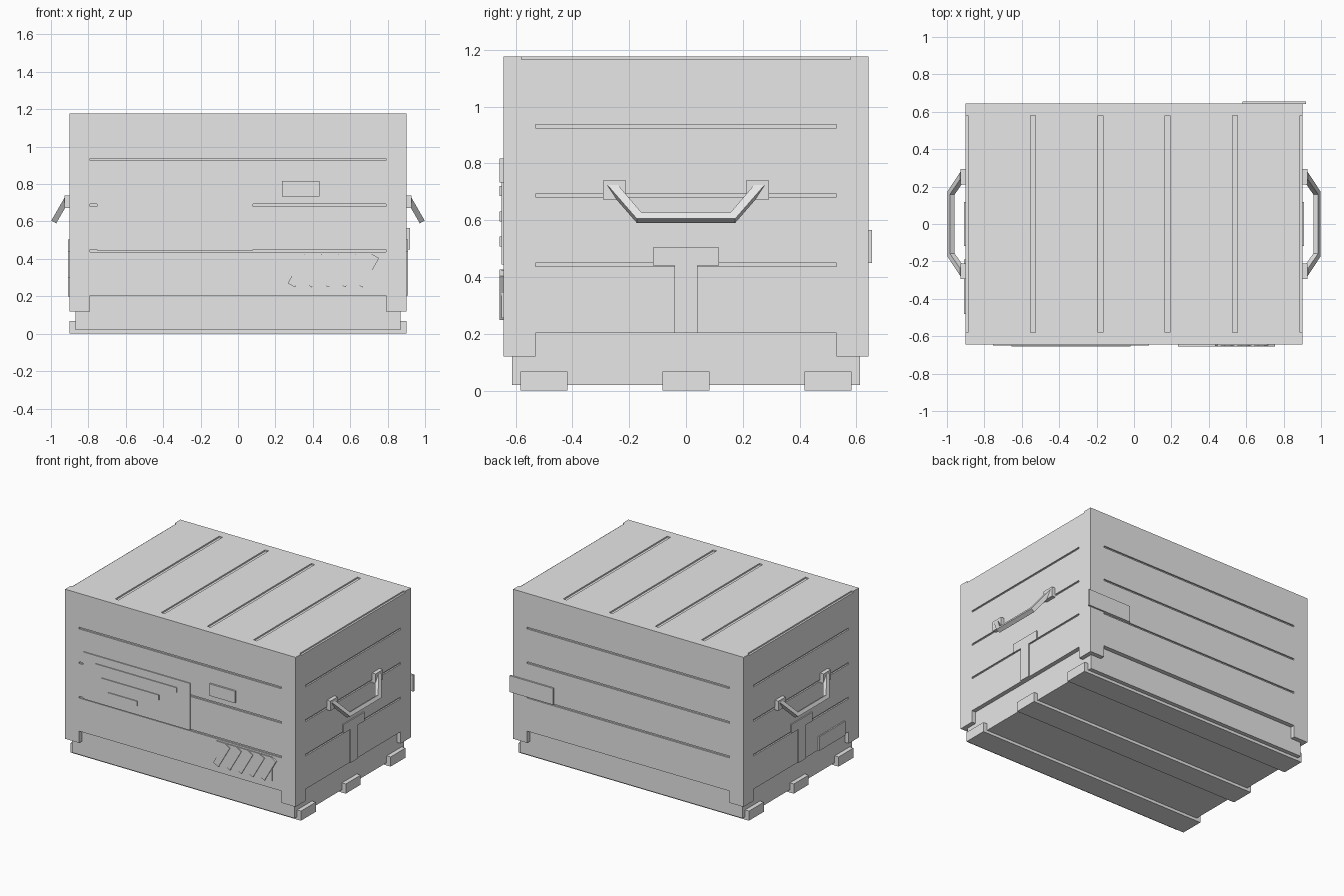
import bpy, bmesh, math
from mathutils import Matrix, Vector

if "Cube" in bpy.data.objects:
    bpy.data.objects.remove(bpy.data.objects["Cube"])

grey = bpy.data.materials.new("light_grey")
grey.diffuse_color = (0.8, 0.8, 0.8, 1)
grey.use_nodes = True
grey.node_tree.nodes["Principled BSDF"].inputs["Base Color"].default_value = grey.diffuse_color

W, D, H = 0.9, 0.643, 1.176      # half width, half depth, height of the crate


def box(x0, x1, y0, y1, z0, z1, turn=0):
    """Box limits, with an optional turn about y (degrees)."""
    return (x0, x1, y0, y1, z0, z1, turn)


def add(name, boxes):
    """One object made of any number of boxes."""
    bm = bmesh.new()
    for x0, x1, y0, y1, z0, z1, turn in boxes:
        mid = Vector(((x0 + x1) / 2, (y0 + y1) / 2, (z0 + z1) / 2))
        m = (Matrix.Translation(mid) @ Matrix.Rotation(math.radians(turn), 4, 'Y')
             @ Matrix.Diagonal((x1 - x0, y1 - y0, z1 - z0, 1)))
        bmesh.ops.create_cube(bm, size=1, matrix=m)
    return finish(name, bm)


def finish(name, bm):
    bmesh.ops.recalc_face_normals(bm, faces=bm.faces[:])
    me = bpy.data.meshes.new(name)
    bm.to_mesh(me)
    bm.free()
    me.materials.append(grey)
    ob = bpy.data.objects.new(name, me)
    bpy.context.collection.objects.link(ob)
    return ob


# Main body with grooves cut into the lid and the four walls
body = add("crate_body", [box(-W, W, -D, D, 0.203, H)])
d, h = 0.01, 0.006
cuts = []
for i in range(6):
    x = -W + 0.36 * i
    cuts.append(box(x - 0.0135, x + 0.0135, -0.58, 0.58, H - d, H + 0.05))
for z in (0.443, 0.687, 0.931):
    for s in (-1, 1):
        ya, yb = sorted((s * (D - d), s * (D + 0.05)))
        xa, xb = sorted((s * (W - d), s * (W + 0.05)))
        cuts.append(box(-0.79, 0.79, ya, yb, z - h, z + h))
        cuts.append(box(xa, xb, -0.53, 0.53, z - h, z + h))
cutter = add("groove_cutter", cuts)
cutter.hide_render = True
mod = body.modifiers.new("grooves", 'BOOLEAN')
mod.operation, mod.solver, mod.object = 'DIFFERENCE', 'EXACT', cutter
bpy.context.view_layer.objects.active = body
bpy.ops.object.modifier_apply(modifier=mod.name)
bpy.data.objects.remove(cutter)

# Corner skirts, recessed base and runners
for sx, nx in ((-1, "left"), (1, "right")):
    for sy, ny in ((-1, "front"), (1, "back")):
        xa, xb = sorted((sx * 0.79, sx * W))
        ya, yb = sorted((sy * 0.53, sy * D))
        add(f"corner_{ny}_{nx}", [box(xa, xb, ya, yb, 0.12, 0.203)])
add("base", [box(-0.87, 0.87, -0.612, 0.612, 0.02, 0.203)])
for y in (-0.5, 0, 0.5):
    add("runner", [box(-W, W, y - 0.083, y + 0.083, 0, 0.068)])


def handle(s, name):
    """U-shaped bar hanging outwards in a plane tilted 30 degrees."""
    c, sn = math.cos(math.radians(30)), math.sin(math.radians(30))
    down, out = Vector((s * sn, 0, -c)), Vector((s * c, 0, sn))
    side = Vector((0, 1, 0))
    start = Vector((s * 0.916, 0, 0.717))
    outer = [(-0.277, 0), (-0.173, 0.138), (0.173, 0.138), (0.277, 0)]
    inner = [(-0.24, 0), (-0.157, 0.112), (0.157, 0.112), (0.24, 0)]
    bm = bmesh.new()
    rings = []
    for a, b in zip(outer, inner):
        rings.append([bm.verts.new(start + side * u + down * v + out * t)
                      for (u, v), t in ((a, -0.015), (a, 0.015), (b, 0.015), (b, -0.015))])
    for r, q in zip(rings, rings[1:]):
        for k in range(4):
            bm.faces.new((r[k], r[(k + 1) % 4], q[(k + 1) % 4], q[k]))
    bm.faces.new(rings[0])
    bm.faces.new(rings[-1])
    finish(name, bm)


# Handles, their brackets and the T-shaped plates on both ends
for s, n in ((-1, "left"), (1, "right")):
    handle(s, f"handle_{n}")
    xa, xb = sorted((s * (W - 0.005), s * 0.927))
    add(f"handle_brackets_{n}", [box(xa, xb, y - 0.041, y + 0.041, 0.672, 0.74)
                                 for y in (-0.252, 0.252)])
    xa, xb = sorted((s * (W - 0.002), s * (W + 0.008)))
    add(f"t_plate_{n}", [box(xa, xb, -0.117, 0.117, 0.44, 0.503),
                         box(xa, xb, -0.04, 0.04, 0.203, 0.44)])

# Small plates on the left end and the back corner
add("left_plate", [box(-W - 0.009, -W + 0.002, -0.48, -0.19, 0.2, 0.3)])
add("back_plate", [box(0.58, 0.92, D - 0.002, D + 0.011, 0.449, 0.565)])

# Front panel with three raised bars, and a small plate beside it
f = -D + 0.002
add("front_panel", [box(-0.755, 0.08, -D - 0.007, f, 0.444, 0.775)])
add("panel_bars", [box(-0.655, -0.02, -D - 0.013, f, 0.685, 0.72),
                   box(-0.61, -0.16, -D - 0.013, f, 0.596, 0.631),
                   box(-0.56, -0.33, -D - 0.013, f, 0.507, 0.542)])
add("front_small_plate", [box(0.235, 0.435, -D - 0.013, f, 0.733, 0.817)])

# Warning plate with slanted raised strips
add("warning_plate", [box(0.285, 0.72, -D - 0.007, f, 0.256, 0.425)])
add("warning_strips", [box(0.33 + 0.09 * i - 0.0225, 0.33 + 0.09 * i + 0.0225,
                           -D - 0.013, f, 0.247, 0.427, 30) for i in range(5)])
